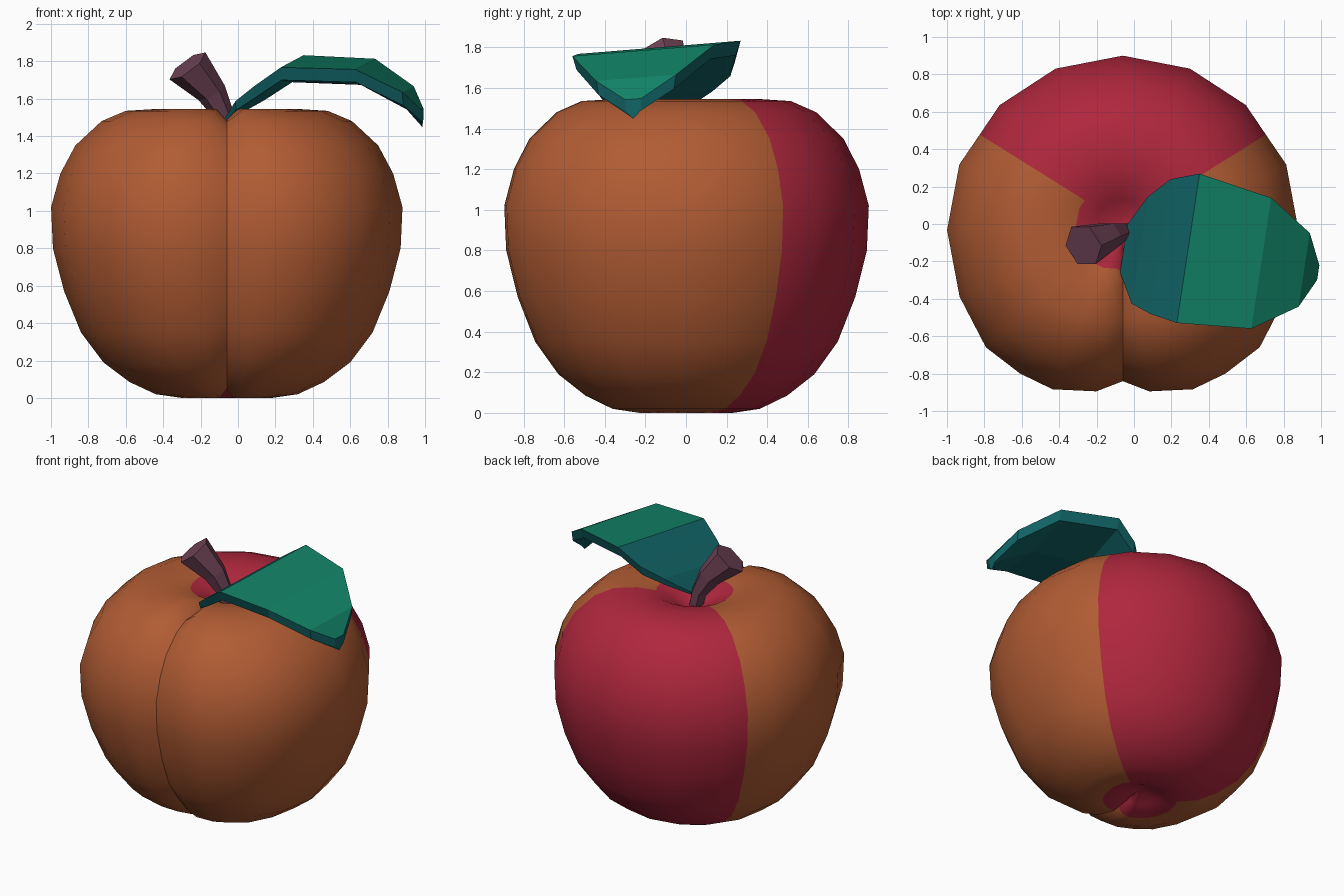
import bpy, bmesh, math
from mathutils import Vector

if "Cube" in bpy.data.objects:
    bpy.data.objects.remove(bpy.data.objects["Cube"], do_unlink=True)


def material(name, rgb):
    m = bpy.data.materials.new(name)
    m.use_nodes = True
    m.diffuse_color = (*rgb, 1)
    m.node_tree.nodes["Principled BSDF"].inputs["Base Color"].default_value = (*rgb, 1)
    return m


ORANGE = material("peach orange", (0.44, 0.107, 0.034))
RED = material("ripe red", (0.43, 0.02, 0.047))
PURPLE = material("stem purple", (0.155, 0.054, 0.09))
GREEN = material("leaf green", (0.0056, 0.223, 0.133))
TEAL = material("leaf teal", (0.0056, 0.127, 0.133))


def finish(name, bm, *mats):
    bmesh.ops.recalc_face_normals(bm, faces=bm.faces)
    me = bpy.data.meshes.new(name)
    bm.to_mesh(me)
    bm.free()
    for m in mats:
        me.materials.append(m)
    ob = bpy.data.objects.new(name, me)
    bpy.context.collection.objects.link(ob)
    return ob


def bridge(bm, rings):
    """Quads between neighbouring closed rings; returns the faces per band."""
    bands = []
    for a, b in zip(rings, rings[1:]):
        n = len(a)
        bands.append([bm.faces.new((a[i], a[(i + 1) % n], b[(i + 1) % n], b[i]))
                      for i in range(n)])
    return bands


# Fruit: profile (radius, height) from bottom dimple to top dimple
PROFILE = [(0.05, 0.07), (0.13, 0.035), (0.24, 0.0), (0.38, 0.02), (0.52, 0.085),
           (0.66, 0.19), (0.78, 0.35), (0.87, 0.57), (0.93, 0.8), (0.94, 1.02),
           (0.89, 1.2), (0.81, 1.35), (0.67, 1.48), (0.54, 1.535), (0.38, 1.545),
           (0.25, 1.525), (0.14, 1.47), (0.05, 1.42)]
# Half outline: angle away from the back and radius, ending in the front cleft
HALF = [(0, 0.9), (23.4, 0.905), (46, 0.915), (58, 0.902), (70, 0.93), (92, 0.94),
        (114, 0.955), (132, 0.985), (145.5, 0.97), (157, 0.96), (171, 0.906), (180, 0.9)]
OUTLINE = HALF + [(360 - a, r) for a, r in HALF[-2:0:-1]]
CLEFT = len(HALF) - 1
CENTRE_X = -0.06

bm = bmesh.new()
rings = []
for i, (r, z) in enumerate(PROFILE):
    r0, z0 = PROFILE[max(i - 1, 0)]
    r1, z1 = PROFILE[min(i + 1, len(PROFILE) - 1)]
    inward = Vector((z0 - z1, r1 - r0)).normalized() * 0.06 * min(1, r / 0.3)
    ring = []
    for j, (ang, rad) in enumerate(OUTLINE):
        a = math.radians(ang)
        rr, zz = r * rad / 0.94, z
        if j == CLEFT:
            rr, zz = max(rr + inward.x, 0.02), zz + inward.y
        ring.append(bm.verts.new((CENTRE_X + rr * math.sin(a), rr * math.cos(a), zz)))
    rings.append(ring)
bridge(bm, rings)
for ring in (rings[0], rings[-1]):
    bm.faces.new(ring)
for f in bm.faces:
    f.smooth = True
    c = f.calc_center_median()
    x, y = c.x - CENTRE_X, c.y
    near_axis = math.hypot(x, y) < 0.24
    f.material_index = int(near_axis or math.degrees(abs(math.atan2(x, y))) < 58)
for a, b in zip(rings, rings[1:]):
    bm.edges.get((a[CLEFT], b[CLEFT])).smooth = False
finish("fruit", bm, ORANGE, RED)

# Stem: flared six-sided tube bending to the right and front
STEM = [((-0.05, -0.04, 1.4), 0.05, (-0.1, 0, 1)),
        ((-0.075, -0.045, 1.51), 0.055, (-0.3, -0.1, 1)),
        ((-0.14, -0.065, 1.63), 0.08, (-0.55, -0.25, 1)),
        ((-0.27, -0.115, 1.775), 0.12, (-0.75, -0.35, 1))]
bm = bmesh.new()
rings = []
for centre, rad, axis in STEM:
    n = Vector(axis).normalized()
    u = n.cross(Vector((0, 1, 0))).normalized()
    v = n.cross(u)
    rings.append([bm.verts.new(Vector(centre) + rad * (u * math.cos(k * math.pi / 3)
                  + v * math.sin(k * math.pi / 3))) for k in range(6)])
bridge(bm, rings)
bm.faces.new(rings[0])
bm.faces.new(rings[-1])
finish("stem", bm, PURPLE)

# Leaf: arched thick blade; stations are centre x, y, z, half width and thickness
LEAF = [(-0.055, -0.13, 1.5, 0.13, 0.02), (0.03, -0.14, 1.61, 0.29, 0.05),
        (0.14, -0.12, 1.695, 0.365, 0.065), (0.29, -0.13, 1.8, 0.405, 0.07),
        (0.68, -0.21, 1.785, 0.355, 0.07), (0.91, -0.245, 1.65, 0.2, 0.07),
        (0.985, -0.26, 1.545, 0.04, 0.06)]
across = Vector((0.15, 0.985, 0.08))
bm = bmesh.new()
rings = []
for x, y, z, half, thick in LEAF:
    c = Vector((x, y, z))
    section = [(1, 0), (-1, 0), (-0.94, 1), (0, 1.6), (0.94, 1)]
    rings.append([bm.verts.new(c + across * half * s - Vector((0, 0, thick * d)))
                  for s, d in section])
bands = bridge(bm, rings)
bm.faces.new(rings[0])
bm.faces.new(rings[-1])
for f in bm.faces:
    f.material_index = 1
for band in bands[3:]:
    band[0].material_index = 0
finish("leaf", bm, GREEN, TEAL)
